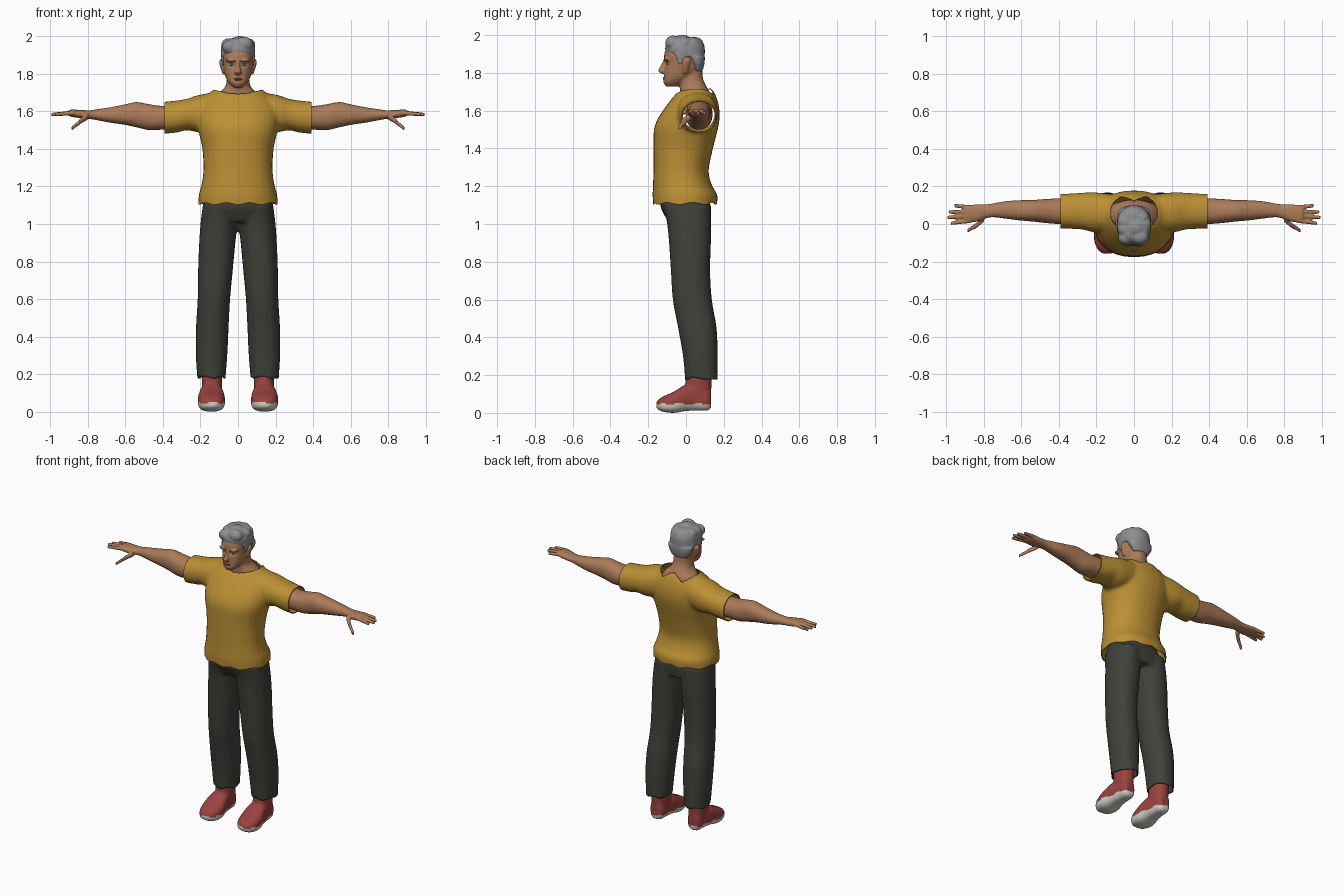
import bpy, bmesh, math
from mathutils import Vector

if "Cube" in bpy.data.objects:
    bpy.data.objects.remove(bpy.data.objects["Cube"])


def material(name, r, g, b):
    m = bpy.data.materials.new(name)
    m.use_nodes = True
    m.diffuse_color = (r, g, b, 1)
    node = m.node_tree.nodes["Principled BSDF"]
    node.inputs["Base Color"].default_value = (r, g, b, 1)
    node.inputs["Roughness"].default_value = 0.8
    return m


SKIN = material("skin", .41, .20, .10)
SHIRT = material("mustard cloth", .50, .28, .035)
TROUSER = material("charcoal cloth", .05, .053, .043)
RED = material("boot red", .32, .055, .05)
SOLE = material("sole white", .64, .62, .57)
GREY = material("hair grey", .27, .275, .285)
LIP = material("lip brown", .27, .10, .06)
EYE = material("eye white", .6, .6, .58)
IRIS = material("iris dark", .04, .05, .06)


def spline(p, q, r, s, t):
    """Smooth step from q to r with neighbours p and s."""
    return [b + .5 * t * (c - a + t * (2*a - 5*b + 4*c - d + t * (3*(b - c) + d - a)))
            for a, b, c, d in zip(p, q, r, s)]


def loft(bm, axis, rows, power=2.2, sides=28, steps=4, sign=1):
    """Closed tube; each row is position, then low/high extents on the other two axes."""
    n, dense = len(rows), []
    for i in range(n - 1):
        quad = [rows[max(i - 1, 0)], rows[i], rows[i + 1], rows[min(i + 2, n - 1)]]
        dense += [spline(*quad, k / steps) for k in range(steps)]
    dense.append(rows[-1])
    u, v = [k for k in range(3) if k != axis]
    rings = []
    for pos, u0, u1, v0, v1 in dense:
        ring = []
        for k in range(sides):
            a = math.tau * k / sides
            c, s = math.cos(a), math.sin(a)
            co = Vector()
            co[axis] = pos
            co[u] = (u0 + u1) / 2 + (u1 - u0) / 2 * math.copysign(abs(c) ** (2 / power), c)
            co[v] = (v0 + v1) / 2 + (v1 - v0) / 2 * math.copysign(abs(s) ** (2 / power), s)
            co.x *= sign
            ring.append(bm.verts.new(co))
        rings.append(ring)
    for a, b in zip(rings, rings[1:]):
        for k in range(sides):
            j = (k + 1) % sides
            bm.faces.new((a[k], a[j], b[j], b[k]))
    bm.faces.new(rings[0])
    bm.faces.new(rings[-1])


def pair(bm, *args, **kw):
    for sign in (1, -1):
        loft(bm, *args, sign=sign, **kw)


def upright(rows):
    """Symmetric z rows: height, half width, front, back."""
    return [(z, -w, w, f, b) for z, w, f, b in rows]


def ball(bm, centre, size):
    made = bmesh.ops.create_uvsphere(bm, u_segments=16, v_segments=10, radius=1)
    for v in made["verts"]:
        v.co = Vector(centre) + Vector(a * b for a, b in zip(v.co, size))


def finish(name, bm, mats, voxel=0, relax=2):
    """Make an object, fusing its overlapping volumes when a voxel size is given."""
    bmesh.ops.recalc_face_normals(bm, faces=bm.faces)
    me = bpy.data.meshes.new(name)
    bm.to_mesh(me)
    bm.free()
    ob = bpy.data.objects.new(name, me)
    bpy.context.collection.objects.link(ob)
    if voxel:
        mod = ob.modifiers.new("fuse", 'REMESH')
        mod.mode, mod.voxel_size = 'VOXEL', voxel
        mod = ob.modifiers.new("relax", 'SMOOTH')
        mod.factor, mod.iterations = .5, relax
        deps = bpy.context.evaluated_depsgraph_get()
        fused = bpy.data.meshes.new_from_object(ob.evaluated_get(deps))
        ob.modifiers.clear()
        ob.data = fused
    ob.data.materials.clear()
    for m in mats:
        ob.data.materials.append(m)
    for p in ob.data.polygons:
        p.use_smooth = True
        p.material_index = 0
    return ob


def edit(ob, cuts=(), remove=None, move=None):
    """Trim by planes, delete faces by a rule, then shift vertices by a rule."""
    bm = bmesh.new()
    bm.from_mesh(ob.data)
    for co, no in cuts:
        bmesh.ops.bisect_plane(bm, geom=bm.verts[:] + bm.edges[:] + bm.faces[:],
                               plane_co=co, plane_no=no, clear_outer=True)
    if remove:
        gone = [f for f in bm.faces if remove(f.calc_center_median())]
        bmesh.ops.delete(bm, geom=gone, context='FACES')
        rim = [v for v in bm.verts if v.is_boundary and abs(v.co.x) < .2 and v.co.z > 1.5]
        for _ in range(3):
            bmesh.ops.smooth_vert(bm, verts=rim, factor=.5,
                                  use_axis_x=True, use_axis_y=True, use_axis_z=True)
    if move:
        for v in bm.verts:
            v.co += Vector(move(v.co))
    bm.to_mesh(ob.data)
    bm.free()


def thicken(ob, amount):
    mod = ob.modifiers.new("cloth thickness", 'SOLIDIFY')
    mod.thickness, mod.offset = amount, -1


# Shirt: torso and sleeves, opened at hem, cuffs and neck
bm = bmesh.new()
loft(bm, 2, upright([(1.07, .212, -.172, .16), (1.15, .21, -.177, .167), (1.2, .197, -.175, .14),
                     (1.28, .185, -.173, .12), (1.4, .19, -.173, .143), (1.5, .212, -.17, .168),
                     (1.56, .217, -.148, .178), (1.62, .21, -.108, .175),
                     (1.68, .17, -.062, .158), (1.718, .13, -.02, .135)]))
pair(bm, 0, [(.05, -.03, .15, 1.52, 1.71), (.2, -.045, .168, 1.49, 1.69), (.27, -.03, .167, 1.5, 1.668),
             (.33, -.026, .163, 1.487, 1.658), (.43, -.023, .158, 1.478, 1.648)])
shirt = finish("shirt", bm, [SHIRT], .012, 3)


def in_neckline(c):
    nape = .145 - .03 * max(0, 1 - abs(c.x) / .05)
    return c.z > 1.64 and c.y < nape and (c.x / .125) ** 2 + ((c.y - .06) / .105) ** 2 < 1


def hem_ripple(c):
    fade = max(0, 1 - (c.z - 1.1) / .06)
    return 0, 0, fade * .006 * math.sin(9 * math.atan2(c.y, c.x))


edit(shirt, [((0, 0, 1.108), (0, 0, -1)), ((.392, 0, 0), (1, 0, 0)), ((-.392, 0, 0), (-1, 0, 0))],
     in_neckline, hem_ripple)
thicken(shirt, .006)

# Trousers: hips and two legs, opened at the ankles
bm = bmesh.new()
loft(bm, 2, upright([(1.2, .15, -.13, .09), (1.1, .186, -.136, .13),
                     (1.05, .192, -.116, .132), (1.01, .18, -.095, .125)]))
pair(bm, 2, [(1.1, .0, .188, -.12, .13), (1, .003, .2, -.1, .133), (.9, .014, .207, -.09, .132),
             (.75, .028, .213, -.08, .128), (.6, .042, .215, -.07, .137), (.45, .05, .224, -.042, .162),
             (.3, .057, .225, -.016, .168), (.14, .07, .214, -.002, .168)])
trousers = finish("trousers", bm, [TROUSER], .011, 3)
edit(trousers, [((0, 0, .182), (0, 0, -1))],
     move=lambda c: (0, 0, max(0, 1 - (c.z - .18) / .05) * .006 * math.sin(60 * c.x + 40 * c.y)))
thicken(trousers, .006)

# Boots with pale soles
bm = bmesh.new()
pair(bm, 1, [(-.157, .115, .17, .025, .06), (-.125, .083, .2, .007, .085), (-.065, .069, .215, .0, .112),
             (0, .078, .204, .01, .15), (.06, .087, .192, .012, .15), (.11, .093, .186, .012, .14),
             (.133, .11, .17, .025, .12)], power=2.8)
pair(bm, 2, [(.08, .09, .188, .0, .13), (.14, .085, .192, -.005, .135), (.25, .088, .195, .005, .14)])
boots = finish("boots", bm, [RED, SOLE], .008)
for p in boots.data.polygons:
    c = p.center
    p.material_index = int(c.z < .047 + .004 * math.sin(70 * c.y + 50 * c.x))

# Arms and hands
bm = bmesh.new()
pair(bm, 0, [(.15, .0, .14, 1.52, 1.66), (.3, .0, .14, 1.505, 1.642), (.4, .0, .137, 1.503, 1.63),
             (.47, .005, .133, 1.5, 1.638), (.54, .013, .128, 1.515, 1.65), (.6, .018, .127, 1.528, 1.638),
             (.68, .028, .122, 1.54, 1.622), (.75, .036, .11, 1.553, 1.612), (.79, .03, .105, 1.56, 1.606),
             (.84, .012, .104, 1.564, 1.608), (.89, .008, .1, 1.572, 1.61), (.905, .016, .092, 1.58, 1.602)])


def digit(start, end, thick):
    rows = [(x, y - r, y + r, z - r, z + r)
            for (x, y, z), r in ((start, thick), (end, thick * .75))]
    pair(bm, 0, rows, sides=12)


for root, tip, reach in ((.018, .004, .975), (.042, .035, .995), (.066, .064, .988), (.088, .098, .957)):
    digit((.87, root, 1.593), (reach, tip, 1.584), .0125)
digit((.80, .03, 1.575), (.845, -.012, 1.545), .019)
digit((.835, -.004, 1.55), (.888, -.036, 1.508), .014)
finish("arms", bm, [SKIN], .005)

# Head and neck with nose, ears and brow
bm = bmesh.new()
loft(bm, 2, upright([(1.58, .16, -.06, .13), (1.66, .13, -.035, .13), (1.695, .105, -.03, .126),
                     (1.73, .07, -.035, .108), (1.77, .06, -.045, .09), (1.84, .058, -.04, .085)]))
loft(bm, 2, upright([(1.728, .024, -.105, -.04), (1.75, .046, -.12, .0), (1.78, .065, -.117, .045),
                     (1.82, .076, -.115, .08), (1.86, .081, -.112, .088), (1.89, .083, -.116, .09),
                     (1.93, .08, -.104, .088), (1.97, .06, -.07, .06)]))
loft(bm, 2, upright([(1.795, .013, -.128, -.09), (1.81, .018, -.147, -.09),
                     (1.84, .01, -.133, -.09), (1.872, .009, -.118, -.09)]))
pair(bm, 2, [(1.798, .065, .082, -.014, .008), (1.83, .066, .093, -.02, .016),
             (1.865, .066, .1, -.02, .024), (1.882, .066, .09, -.01, .014)], sides=14)
for side in (1, -1):
    ball(bm, (.034 * side, -.102, 1.872), (.034, .016, .009))
head = finish("head", bm, [SKIN], .005)


def eye_socket(c):
    d = ((abs(c.x) - .032) / .017) ** 2 + ((c.z - 1.848) / .011) ** 2
    return 0, .01 * math.exp(-d) if c.y < -.05 else 0, 0


edit(head, move=eye_socket)

# Eyes, brows and lips
for name, mat, y, z, size in (("eyes", EYE, -.095, 1.848, (.013, .008, .006)),
                              ("irises", IRIS, -.1015, 1.848, (.005, .003, .005)),
                              ("eyebrows", GREY, -.112, 1.868, (.024, .008, .005))):
    bm = bmesh.new()
    for side in (1, -1):
        ball(bm, (.033 * side, y, z), size)
    finish(name, bm, [mat])
bm = bmesh.new()
ball(bm, (0, -.115, 1.774), (.024, .008, .004))
ball(bm, (0, -.115, 1.768), (.02, .008, .004))
finish("lips", bm, [LIP])

# Swept hair
bm = bmesh.new()
loft(bm, 2, upright([(1.81, .055, .04, .088), (1.85, .08, .022, .098), (1.885, .089, .0, .1)]))
loft(bm, 2, upright([(1.885, .09, -.07, .098), (1.91, .092, -.106, .1), (1.945, .09, -.108, .097),
                     (1.975, .075, -.085, .08), (1.99, .045, -.05, .05)]))
pair(bm, 2, [(1.845, .072, .085, -.04, -.022), (1.9, .07, .09, -.06, .02)], sides=12)
for k in range(9):
    a = math.tau * k / 9
    ball(bm, (.052 * math.cos(a), -.005 + .055 * math.sin(a), 1.955), (.041, .043, .035))
ball(bm, (.03, -.07, 1.958), (.05, .04, .04))
ball(bm, (-.045, -.075, 1.945), (.04, .035, .036))
ball(bm, (.01, -.02, 1.968), (.05, .05, .034))
finish("hair", bm, [GREY], .006)
